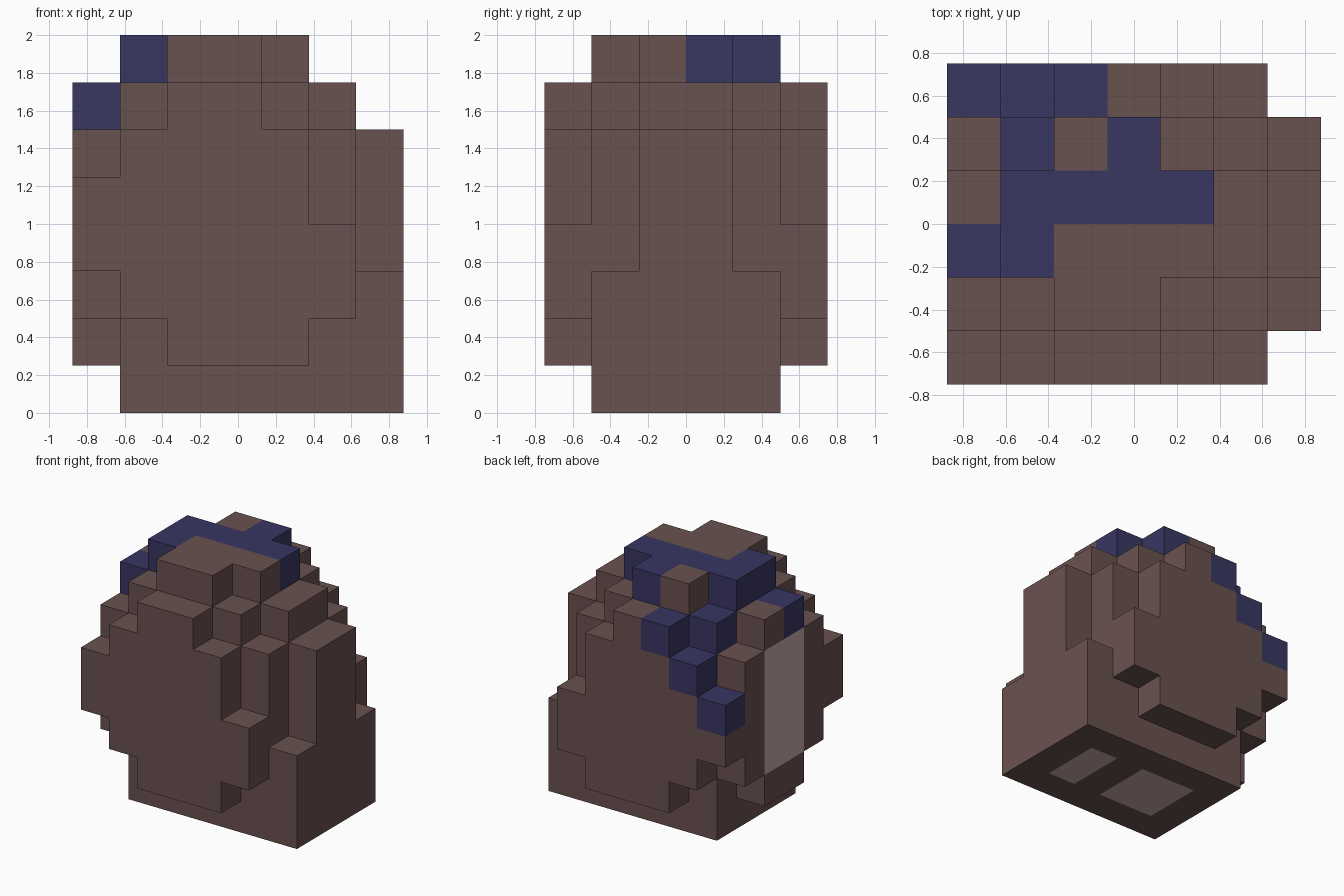
import bpy
import bmesh
import math
from mathutils import Vector

cube = bpy.data.objects.get("Cube")
if cube:
    bpy.data.objects.remove(cube, do_unlink=True)

CELL = 0.25
COLS, ROWS = 7, 6


def srgb(r, g, b):
    lin = lambda c: c / 12.92 if c <= 0.04045 else ((c + 0.055) / 1.055) ** 2.4
    return tuple(lin(c / 255) for c in (r, g, b)) + (1.0,)


def make_material(name, colour):
    mat = bpy.data.materials.new(name)
    mat.use_nodes = True
    mat.diffuse_color = colour
    bsdf = mat.node_tree.nodes["Principled BSDF"]
    bsdf.inputs["Base Color"].default_value = colour
    bsdf.inputs["Roughness"].default_value = 0.9
    return mat


brown = make_material("dull brown", srgb(105, 82, 80))
blue = make_material("dark blue", srgb(56, 54, 97))
pink = make_material("pale dusty pink", srgb(200, 168, 172))

# Bottom and top of each block column, in cells, for the front half;
# the back half mirrors it
outer = [(3, 5), (2, 6), (1, 7), (1, 7), (1, 6), (2, 4), (0, 0)]
middle = [(2, 6), (0, 7), (0, 8), (0, 8), (0, 7), (0, 6), (0, 3)]
inner = [(1, 7), (0, 8), (0, 8), (0, 8), (0, 8), (0, 7), (0, 6)]
half = [outer, middle, inner]

# Blue blocks: crown stripe, then the trail running down the back and side
blue_cells = {(x, 3, 7) for x in range(1, 5)}
blue_cells |= {(1, 2, 7), (3, 4, 7), (1, 4, 6), (2, 5, 6), (0, 2, 6), (1, 5, 5), (0, 5, 4)}

# Sort the blocks into parts
part_of = {}
for y, row in enumerate(half + half[::-1]):
    for x, (low, high) in enumerate(row):
        for z in range(low, high):
            if (x, y, z) in blue_cells:
                part = "blue_trail"
            elif x >= 1 and 1 <= y <= 4 and z < 3:
                part = "base"
            else:
                part = "rounded_body"
            part_of[x, y, z] = part


def is_pink(cell, normal):
    """Pale panel on the right side and two pale patches underneath."""
    x, y, z = cell
    if y not in (2, 3):
        return False
    side = normal == (-1, 0, 0) and x == 0 and 2 <= z < 6
    under = normal == (0, 0, -1) and z == 0 and x in (2, 3, 5)
    return side or under


def build_part(name, materials):
    """Outer skin of all blocks in one part, with flat areas merged."""
    bm = bmesh.new()
    for cell, part in part_of.items():
        if part != name:
            continue
        centre = Vector((cell[0] + 0.5 - COLS / 2, cell[1] + 0.5 - ROWS / 2, cell[2] + 0.5))
        for axis in range(3):
            for sign in (-1, 1):
                normal = tuple(sign if i == axis else 0 for i in range(3))
                if tuple(c + n for c, n in zip(cell, normal)) in part_of:
                    continue
                n = Vector(normal)
                u = Vector([1.0 if i == (axis + 1) % 3 else 0.0 for i in range(3)])
                v = n.cross(u)
                corners = [(-1, -1), (1, -1), (1, 1), (-1, 1)]
                face = bm.faces.new([bm.verts.new((centre + (n + u * a + v * b) / 2) * CELL)
                                     for a, b in corners])
                if is_pink(cell, normal):
                    face.material_index = 1
    bmesh.ops.remove_doubles(bm, verts=bm.verts[:], dist=0.001)
    bmesh.ops.dissolve_limit(bm, angle_limit=math.radians(1), verts=bm.verts[:],
                             edges=bm.edges[:], delimit={'MATERIAL'})
    mesh = bpy.data.meshes.new(name)
    bm.to_mesh(mesh)
    bm.free()
    for mat in materials:
        mesh.materials.append(mat)
    obj = bpy.data.objects.new(name, mesh)
    bpy.context.collection.objects.link(obj)
    return obj


build_part("base", [brown, pink])
build_part("rounded_body", [brown, pink])
build_part("blue_trail", [blue])
